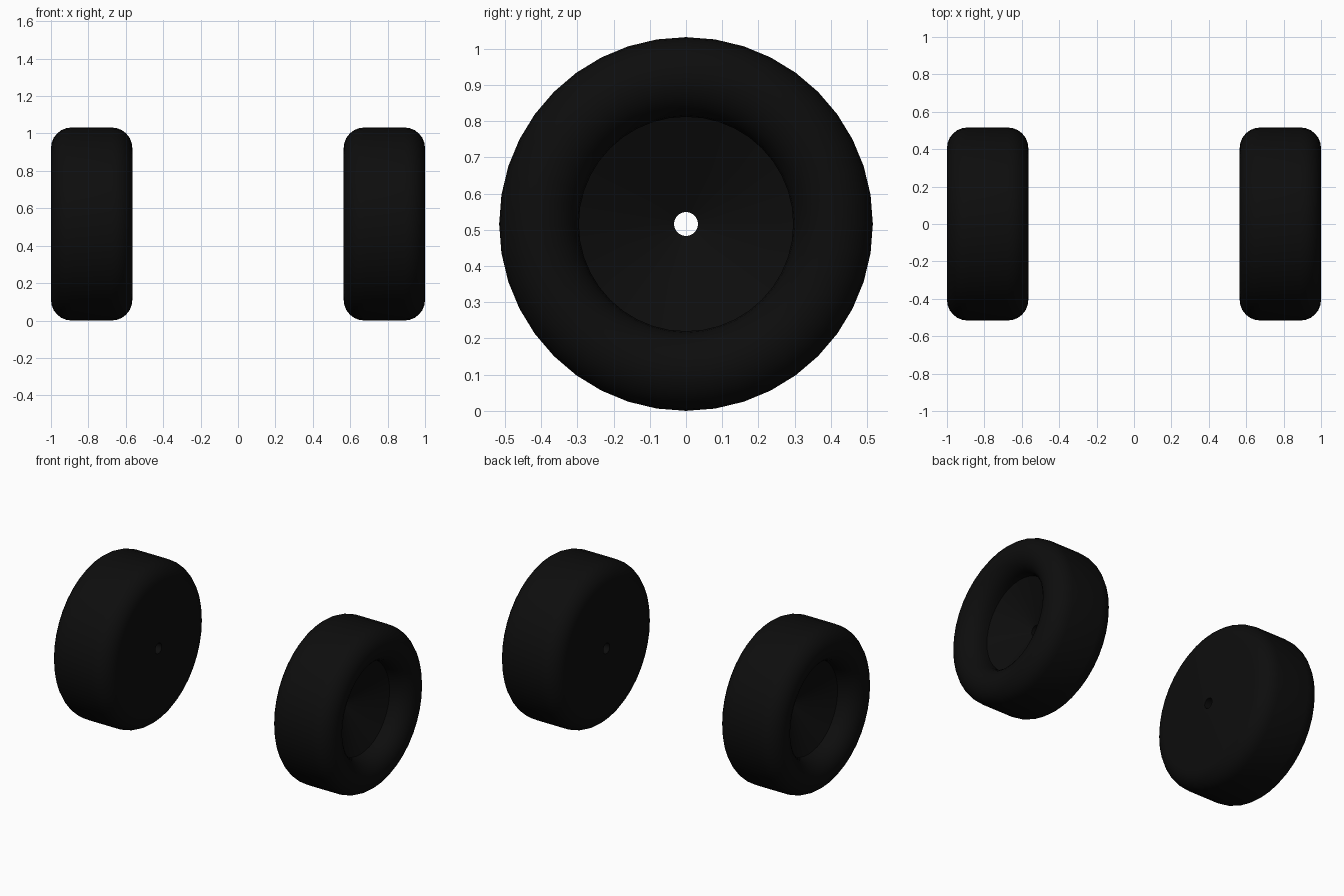
import bpy, math

SEGMENTS = 40
RADIUS = 0.516
ROUND = 0.11

if "Cube" in bpy.data.objects:
    bpy.data.objects.remove(bpy.data.objects["Cube"], do_unlink=True)

rubber = bpy.data.materials.new("black_rubber")
rubber.use_nodes = True
colour = (0.004, 0.004, 0.004, 1)
rubber.diffuse_color = colour
rubber.node_tree.nodes["Principled BSDF"].inputs["Base Color"].default_value = colour


def arc(x, r, start, end, steps):
    """Points of a rounded corner as (x, radius) pairs."""
    angles = [math.radians(start + (end - start) * i / steps) for i in range(steps + 1)]
    return [(x + ROUND * math.cos(a), r + ROUND * math.sin(a)) for a in angles]


def wheel(name, side):
    # Closed section: hub bore, flat inner face, tread, bulging outer wall, dished disc
    shoulder = RADIUS - ROUND
    profile = [(0.75, 0.033), (0.565, 0.033)]
    profile += arc(0.565 + ROUND, shoulder, 180, 90, 6)
    profile += arc(1 - ROUND, shoulder, 90, -90, 12)
    profile += [(0.87, 0.296)]
    count = len(profile)

    # Spin the section around the axle
    verts = []
    for s in range(SEGMENTS):
        a = 2 * math.pi * s / SEGMENTS
        verts += [(side * x, r * math.sin(a), RADIUS + r * math.cos(a)) for x, r in profile]
    faces = []
    for s in range(SEGMENTS):
        a, b = s * count, (s + 1) % SEGMENTS * count
        for i in range(count):
            j = (i + 1) % count
            quad = (a + i, a + j, b + j, b + i)
            faces.append(quad if side < 0 else quad[::-1])

    mesh = bpy.data.meshes.new(name)
    mesh.from_pydata(verts, [], faces)
    mesh.materials.append(rubber)
    obj = bpy.data.objects.new(name, mesh)
    bpy.context.collection.objects.link(obj)
    bpy.ops.object.select_all(action='DESELECT')
    obj.select_set(True)
    bpy.context.view_layer.objects.active = obj
    bpy.ops.object.mode_set(mode='EDIT')
    bpy.ops.mesh.select_all(action='SELECT')
    bpy.ops.mesh.normals_make_consistent(inside=False)
    bpy.ops.object.mode_set(mode='OBJECT')
    bpy.ops.object.shade_smooth_by_angle(angle=math.radians(30))


wheel("left_wheel", 1)
wheel("right_wheel", -1)
